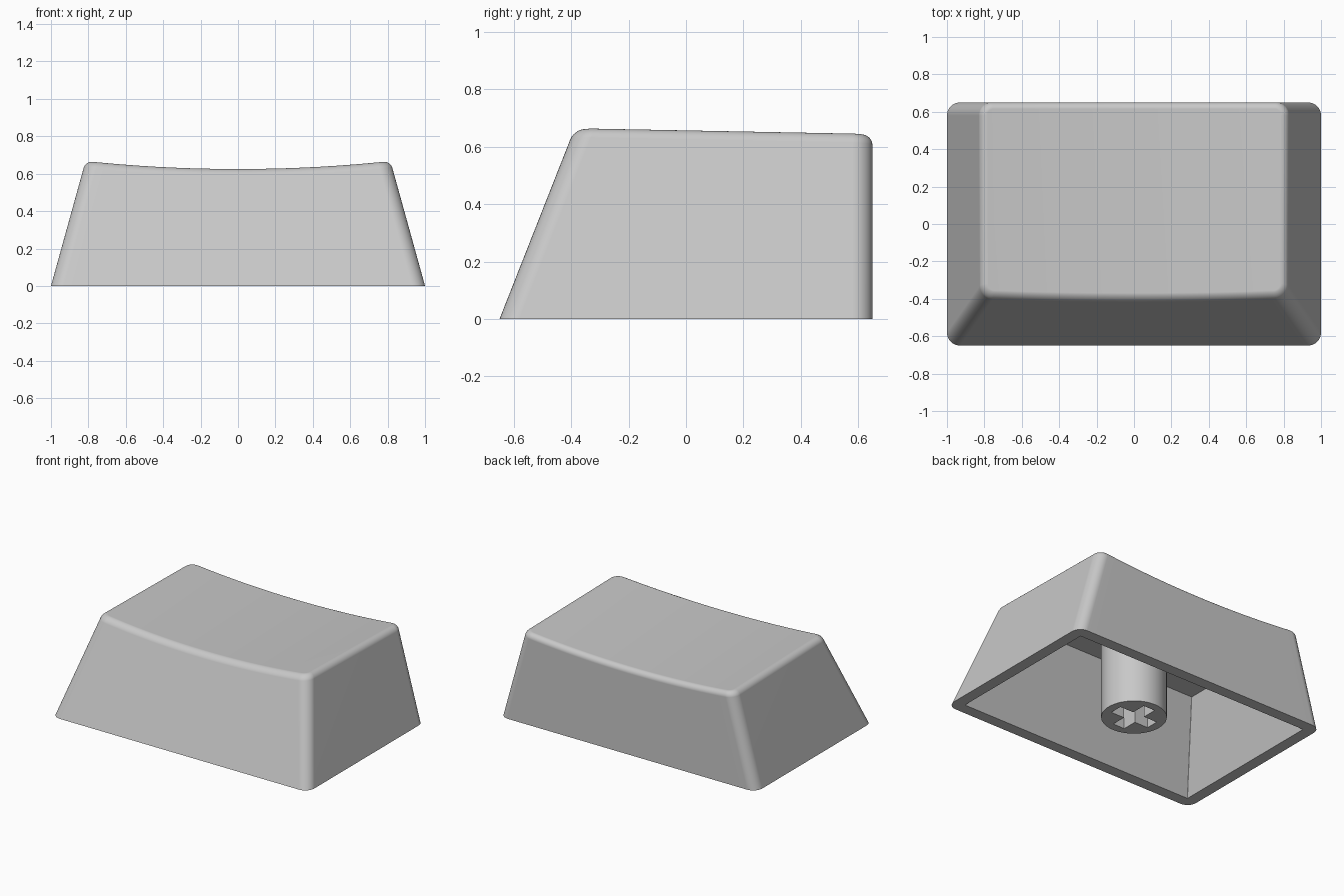
import bpy, bmesh
from math import sin, cos, pi

default = bpy.data.objects.get("Cube")
if default:
    bpy.data.objects.remove(default)

ARC = 8        # segments per rounded corner
SPAN = 24      # segments along the wide sides
FILLET = 0.035
CEILING = 0.57

plastic = bpy.data.materials.new("grey plastic")
plastic.use_nodes = True
grey = (0.58, 0.58, 0.58, 1)
plastic.diffuse_color = grey
plastic.node_tree.nodes["Principled BSDF"].inputs["Base Color"].default_value = grey


def rounded_ring(hx, y0, y1, r):
    """Front points left to right, then back points right to left."""
    def row(edge, side):
        yc = edge - side * r
        left = [(-hx + r - r * cos(a), yc + side * r * sin(a))
                for a in (pi / 2 * i / ARC for i in range(ARC + 1))]
        flat = [((hx - r) * (2 * i / SPAN - 1), edge) for i in range(1, SPAN)]
        return left + flat + [(-x, y) for x, y in reversed(left)]
    return row(y0, -1) + row(y1, 1)[::-1]


def outer_ring(z, inset=0.0):
    """Horizontal section of the tapered outer body."""
    return rounded_ring(1 - 0.277 * z - inset, -0.65 + 0.394 * z + inset,
                        0.65 - inset, 0.07 - inset)


def dish(x, y):
    """Height of the scooped, slightly sloping top."""
    return 0.625 + 0.04 * (x / 0.8) ** 2 - 0.019 * (y + 0.37)


def top_ring(inset, drop):
    """Ring that follows the dished top while staying on the tapered walls."""
    points = []
    for i, (x, y) in enumerate(outer_ring(0.63, inset)):
        z = dish(x, y) - drop
        x, y = outer_ring(z, inset)[i]
        points.append((x, y, z))
    return points


def finish(obj):
    obj.data.materials.append(plastic)
    bpy.ops.object.select_all(action='DESELECT')
    obj.select_set(True)
    bpy.context.view_layer.objects.active = obj
    bpy.ops.object.shade_smooth_by_angle(angle=pi / 6)


def mesh_object(name, bm):
    bmesh.ops.recalc_face_normals(bm, faces=bm.faces)
    mesh = bpy.data.meshes.new(name)
    bm.to_mesh(mesh)
    bm.free()
    obj = bpy.data.objects.new(name, mesh)
    bpy.context.collection.objects.link(obj)
    return obj


# Shell: one loft from the cavity ceiling, round the rim, up to the dished top
def flat_ring(ring, z):
    return [(x, y, z) for x, y in ring]


rings = [flat_ring(rounded_ring(0.75, -0.325, 0.57, 0.003), CEILING),
         flat_ring(rounded_ring(0.92, -0.57, 0.57, 0.003), 0),
         flat_ring(outer_ring(0), 0)]
for step in range(7):
    t = pi / 2 * step / 6
    rings.append(top_ring(FILLET * (1 - cos(t)), FILLET * (1 - sin(t))))

bm = bmesh.new()
loops = [[bm.verts.new(p) for p in ring] for ring in rings]
count = len(loops[0])
for a, b in zip(loops, loops[1:]):
    for i in range(count):
        j = (i + 1) % count
        bm.faces.new((a[i], a[j], b[j], b[i]))
for ring in (loops[0], loops[-1]):
    for i in range(count // 2 - 1):
        bm.faces.new((ring[i], ring[i + 1], ring[-2 - i], ring[-1 - i]))
shell = mesh_object("keycap_shell", bm)
finish(shell)
# Cavity walls stay flat and crisp
for face in shell.data.polygons[:2 * count]:
    face.use_smooth = False
weighted = shell.modifiers.new("even shading", 'WEIGHTED_NORMAL')
weighted.keep_sharp = True

# Stem: round post reaching from the rim plane into the ceiling
STEM_TOP = CEILING + 0.01
bpy.ops.mesh.primitive_cylinder_add(vertices=64, radius=0.208, depth=STEM_TOP,
                                    location=(0, 0, STEM_TOP / 2))
stem = bpy.context.object
stem.name = "stem"

# Cross-shaped socket in the stem
L, W = 0.15, 0.045
quarter = [(L, -W), (L, W), (W, W)]
cross = []
for turn in range(4):
    cross += quarter
    quarter = [(-y, x) for x, y in quarter]
bm = bmesh.new()
base = bm.faces.new([bm.verts.new((x, y, -0.1)) for x, y in cross])
grown = bmesh.ops.extrude_face_region(bm, geom=[base])["geom"]
bmesh.ops.translate(bm, vec=(0, 0, 0.38),
                    verts=[v for v in grown if isinstance(v, bmesh.types.BMVert)])
cutter = mesh_object("socket_cutter", bm)
cutter.hide_render = True

socket = stem.modifiers.new("socket", 'BOOLEAN')
socket.operation = 'DIFFERENCE'
socket.solver = 'EXACT'
socket.object = cutter
bpy.ops.object.select_all(action='DESELECT')
stem.select_set(True)
bpy.context.view_layer.objects.active = stem
bpy.ops.object.modifier_apply(modifier=socket.name)
bpy.data.objects.remove(cutter)
finish(stem)
